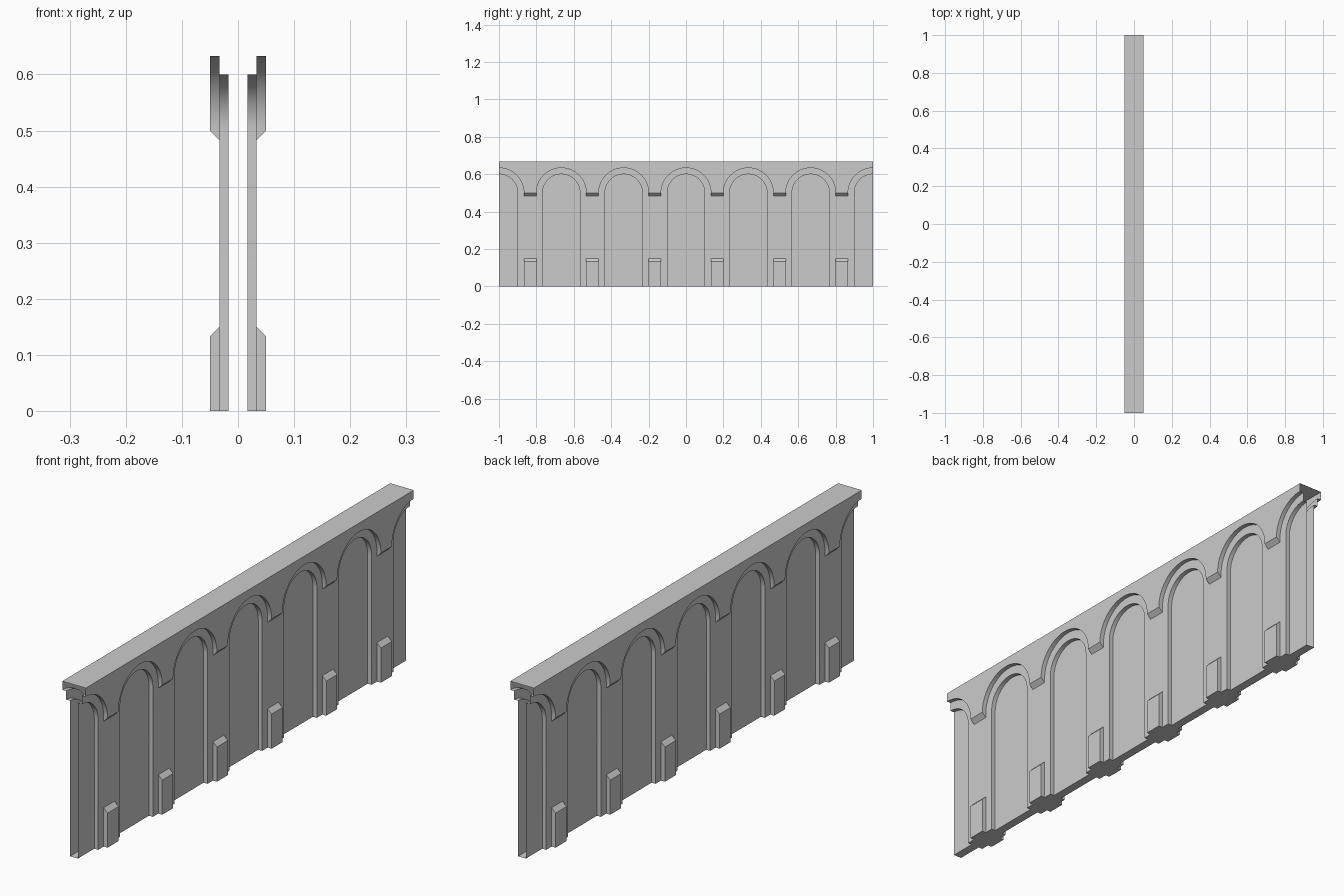
import bpy, bmesh, math
from mathutils import Vector

if "Cube" in bpy.data.objects:
    bpy.data.objects.remove(bpy.data.objects["Cube"])

# One half bay runs from an arch centre (y = 0) to a pier centre (y = HALF)
U = 1 / 60
HALF, TOP = 10 * U, 40 * U
X1, X2, X3 = U, 2 * U, 3 * U          # recess, pier and outer face depths
R_IN, R_OUT, SPRING = 6 * U, 8 * U, 30 * U
SEG, BAYS = 16, 6


def arc(r):
    """Quarter arch as (y, z), from the springing up to the crown."""
    return [(r * math.cos(a), SPRING + r * math.sin(a))
            for a in (i * math.pi / 2 / SEG for i in range(SEG + 1))]


def flat(x, outline):
    """Face in the plane of the wall, pointing outwards."""
    return [(x, y, z) for y, z in outline], (1, 0, 0)


def reveal(xa, xb, path):
    """Strip of faces between two depths, facing the arch opening."""
    out = []
    for (ya, za), (yb, zb) in zip(path, path[1:]):
        hint = (0, -(ya + yb), 2 * SPRING - za - zb if zb > SPRING else 0)
        out.append(([(xa, ya, za), (xb, ya, za), (xb, yb, zb), (xa, yb, zb)], hint))
    return out


def level(z, xmax, y0, y1, up):
    return [(0, y0, z), (xmax, y0, z), (xmax, y1, z), (0, y1, z)], (0, 0, up)


def part(name, faces):
    """Build a half bay, mirror it across both axes, repeat along the wall."""
    bm = bmesh.new()
    for pts, hint in faces:
        f = bm.faces.new([bm.verts.new((x, y - HALF, z)) for x, y, z in pts])
        f.normal_update()
        if f.normal.dot(Vector(hint)) < 0:
            f.normal_flip()
        f.smooth = True
    bmesh.ops.remove_doubles(bm, verts=bm.verts, dist=1e-5)
    me = bpy.data.meshes.new(name)
    bm.to_mesh(me)
    bm.free()
    me.set_sharp_from_angle(angle=math.radians(30))
    ob = bpy.data.objects.new(name, me)
    bpy.context.collection.objects.link(ob)
    ob.location.y = -1 + HALF
    mir = ob.modifiers.new("Mirror", 'MIRROR')
    mir.use_axis = (True, True, False)
    arr = ob.modifiers.new("Bays", 'ARRAY')
    arr.count = BAYS
    arr.use_relative_offset = False
    arr.use_constant_offset = True
    arr.constant_offset_displace = (0, 2 * HALF, 0)
    arr.use_merge_vertices = True
    arr.merge_threshold = 1e-4


inner, outer = arc(R_IN), arc(R_OUT)

# Upper wall with outer arches, sloped bracket undersides and the flat top
part("arched_upper_wall", [
    flat(X3, [(HALF, SPRING)] + outer + [(0, TOP), (HALF, TOP)]),
    ([(X3, R_OUT, SPRING), (X3, HALF, SPRING),
      (X2, HALF, SPRING - U), (X2, R_OUT, SPRING - U)], (1, 0, -1)),
    ([(X3, R_OUT, SPRING), (X2, R_OUT, SPRING), (X2, R_OUT, SPRING - U)], (0, -1, 0)),
    level(TOP, X3, 0, HALF, 1),
] + reveal(X3, X2, outer))

# Piers and the inner arch ring
ring = [flat(X2, [inner[i], outer[i], outer[i + 1], inner[i + 1]]) for i in range(SEG)]
part("pier_and_arch_ring", ring + [
    flat(X2, [(R_IN, 0), (R_OUT, 0), (R_OUT, SPRING), (R_IN, SPRING)]),
    flat(X2, [(R_OUT, 9 * U), (HALF, 9 * U), (HALF, SPRING - U), (R_OUT, SPRING - U)]),
    level(0, X2, R_IN, R_OUT, -1),
] + reveal(X2, X1, [(R_IN, 0)] + inner))

# Recessed panel inside each arch
part("recessed_panel", [
    flat(X1, [(0, 0), (R_IN, 0)] + inner),
    level(0, X1, 0, R_IN, -1),
])

# Pilaster base with sloped cap
part("pier_base", [
    flat(X3, [(R_OUT, 0), (HALF, 0), (HALF, 8 * U), (R_OUT, 8 * U)]),
    ([(X3, R_OUT, 8 * U), (X3, HALF, 8 * U),
      (X2, HALF, 9 * U), (X2, R_OUT, 9 * U)], (1, 0, 1)),
    ([(X2, R_OUT, 0), (X3, R_OUT, 0), (X3, R_OUT, 8 * U), (X2, R_OUT, 9 * U)], (0, -1, 0)),
    level(0, X3, R_OUT, HALF, -1),
])
